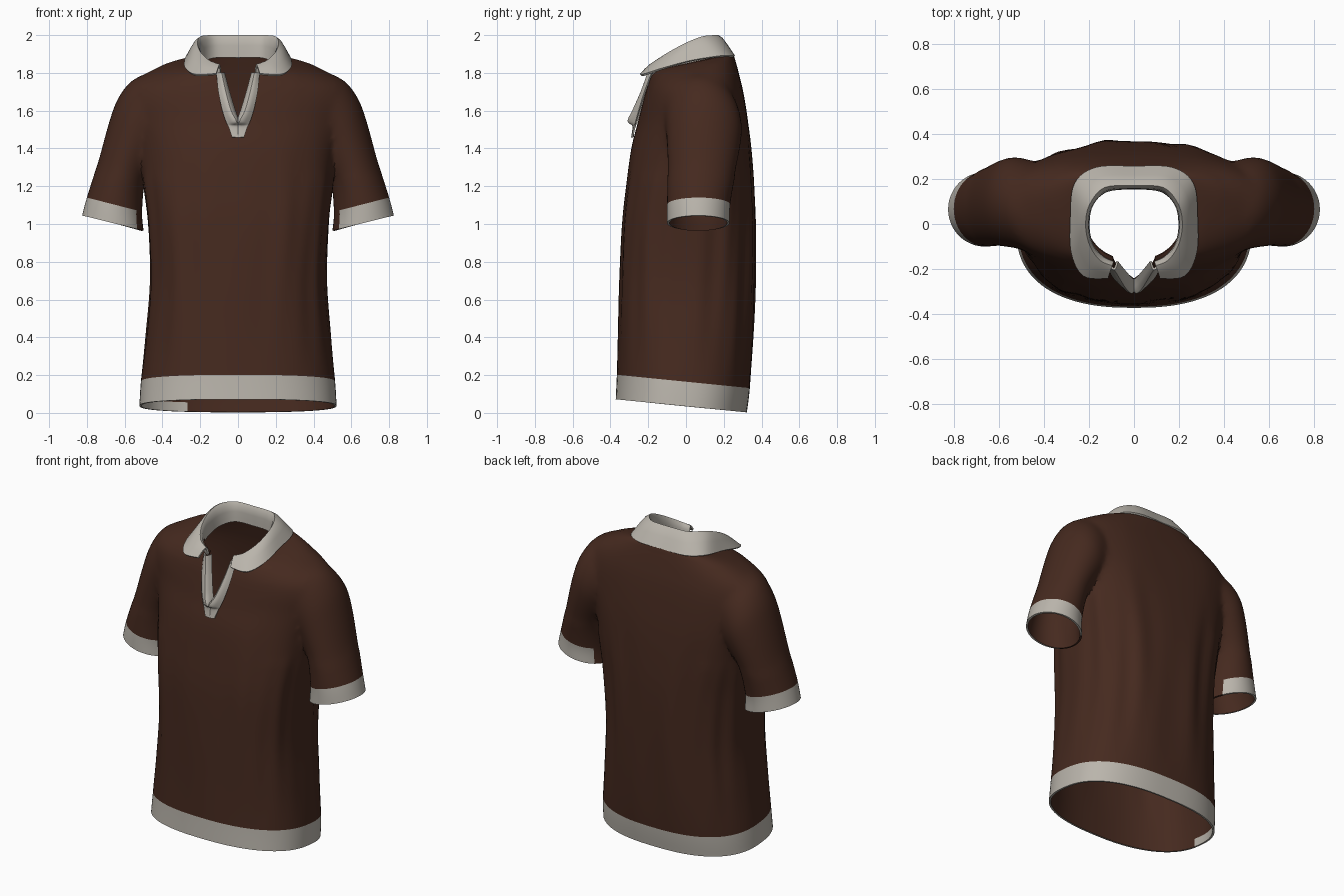
import bpy, bmesh, math

if "Cube" in bpy.data.objects:
    bpy.data.objects.remove(bpy.data.objects["Cube"])

STEPS = 6      # spline steps between key sections
SIDES = 96     # points round the torso


def material(name, rgb):
    m = bpy.data.materials.new(name)
    m.diffuse_color = (*rgb, 1)
    m.use_nodes = True
    m.node_tree.nodes["Principled BSDF"].inputs["Base Color"].default_value = m.diffuse_color
    return m


CREAM = material("cream trim", (0.49, 0.46, 0.41))
BROWN = material("brown cloth", (0.060, 0.0225, 0.0135))
CAP = material("temporary cap", (1, 0, 0))   # faces to be opened later


def spline(keys, steps=STEPS):
    """Catmull-Rom interpolation of equal-length tuples."""
    out = []
    for i in range(len(keys) - 1):
        p0, p1 = keys[max(i - 1, 0)], keys[i]
        p2, p3 = keys[i + 1], keys[min(i + 2, len(keys) - 1)]
        for s in range(steps):
            t = s / steps
            out.append(tuple(
                0.5 * (2 * b + (c - a) * t + (2 * a - 5 * b + 4 * c - d) * t * t
                       + (3 * b - a - 3 * c + d) * t ** 3)
                for a, b, c, d in zip(p0, p1, p2, p3)))
    out.append(tuple(keys[-1]))
    return out


def make_object(name, bm, mats):
    bmesh.ops.recalc_face_normals(bm, faces=bm.faces)
    me = bpy.data.meshes.new(name)
    bm.to_mesh(me)
    bm.free()
    for m in mats:
        me.materials.append(m)
    ob = bpy.data.objects.new(name, me)
    bpy.context.collection.objects.link(ob)
    return ob


def loft(name, rows, closed, mats, rule=None):
    """Skin rows of points; closed rows form a tube with capped ends."""
    bm = bmesh.new()
    vs = [[bm.verts.new(p) for p in r] for r in rows]
    n = len(rows[0])
    for i in range(len(vs) - 1):
        for j in range(n if closed else n - 1):
            k = (j + 1) % n
            f = bm.faces.new((vs[i][j], vs[i][k], vs[i + 1][k], vs[i + 1][j]))
            f.material_index = rule(i, j) if rule else 0
    if closed:
        for ring in (vs[0], vs[-1]):
            bm.faces.new(ring).material_index = 2
    return make_object(name, bm, mats)


def apply(ob, kind, **settings):
    bpy.ops.object.select_all(action='DESELECT')
    bpy.context.view_layer.objects.active = ob
    ob.select_set(True)
    m = ob.modifiers.new(kind.lower(), kind)
    for k, v in settings.items():
        setattr(m, k, v)
    bpy.ops.object.modifier_apply(modifier=m.name)


def smooth(ob, angle=45):
    bpy.ops.object.select_all(action='DESELECT')
    bpy.context.view_layer.objects.active = ob
    ob.select_set(True)
    bpy.ops.object.shade_smooth_by_angle(angle=math.radians(angle))


# Torso: z, half width, front y, back y, tilt, front and back squareness
torso_keys = [
    (0.035, 0.522, -0.372, 0.322, -0.10, 2.4, 2.5),
    (0.165, 0.514, -0.366, 0.338, -0.10, 2.4, 2.5),
    (0.40, 0.490, -0.358, 0.355, -0.06, 2.5, 2.5),
    (0.70, 0.466, -0.350, 0.367, -0.02, 2.7, 2.5),
    (1.00, 0.478, -0.338, 0.368, 0.0, 2.8, 2.6),
    (1.20, 0.502, -0.318, 0.360, 0.0, 2.6, 2.8),
    (1.40, 0.525, -0.290, 0.345, 0.0, 2.3, 3.1),
    (1.55, 0.560, -0.255, 0.325, 0.05, 2.1, 3.1),
    (1.66, 0.580, -0.230, 0.305, 0.10, 2.1, 3.0),
    (1.74, 0.555, -0.210, 0.285, 0.13, 2.1, 2.8),
    (1.805, 0.445, -0.190, 0.265, 0.18, 2.1, 2.6),
    (1.84, 0.325, -0.175, 0.250, 0.22, 2.1, 2.6),
    (1.85, 0.215, -0.165, 0.225, 0.22, 2.1, 2.6)]


def torso_ring(key):
    z, hw, yf, yb, tilt, nf, nb = key
    ring = []
    mask = math.sin(math.pi * min(max((z - 0.17) / 1.35, 0), 1))
    for i in range(SIDES):
        a = 2 * math.pi * i / SIDES
        c, s = math.cos(a), math.sin(a)
        n = nf if s < 0 else nb
        # soft vertical cloth folds, stronger at the back
        fold = 1 + mask * (0.010 + 0.006 * max(s, 0)) * (
            math.sin(11 * a + 1.6 * z) + 0.6 * math.sin(19 * a - 2.2 * z + 1))
        x = hw * math.copysign(abs(c) ** (2 / n), c) * fold
        y = (yf + yb) / 2 + (yb - yf) / 2 * math.copysign(abs(s) ** (2 / n), s) * fold
        ring.append((x, y, z + tilt * y))
    return ring


shirt = loft("shirt_body", [torso_ring(k) for k in spline(torso_keys)], True,
             [CREAM, BROWN, CAP], lambda i, j: 0 if i < STEPS else 1)

# Sleeves: outer x, outer z, inner x, inner z, centre y, radius in y
sleeve_keys = [
    (0.825, 1.045, 0.500, 0.965, 0.065, 0.165),
    (0.800, 1.140, 0.508, 1.065, 0.067, 0.167),
    (0.744, 1.320, 0.492, 1.220, 0.082, 0.180),
    (0.688, 1.530, 0.440, 1.320, 0.094, 0.198),
    (0.632, 1.680, 0.400, 1.370, 0.094, 0.205),
    (0.530, 1.785, 0.340, 1.420, 0.075, 0.195),
    (0.360, 1.765, 0.280, 1.480, 0.055, 0.150)]


def sleeve_ring(key, side):
    ox, oz, ix, iz, yc, r = key
    ring = []
    for i in range(48):
        c, s = math.cos(2 * math.pi * i / 48), math.sin(2 * math.pi * i / 48)
        ring.append((side * ((ox + ix) / 2 + (ox - ix) / 2 * c), yc + r * s,
                     (oz + iz) / 2 + (oz - iz) / 2 * c))
    return ring


def cuff_rule(i, j):   # cream cuff, except the strip facing the body
    return 0 if i < STEPS and math.cos(2 * math.pi * (j + 0.5) / 48) > -0.8 else 1


for side in (-1, 1):
    sleeve = loft("sleeve", [sleeve_ring(k, side) for k in spline(sleeve_keys)],
                  True, [CREAM, BROWN, CAP], cuff_rule)
    apply(shirt, 'BOOLEAN', operation='UNION', solver='EXACT', object=sleeve)
    bpy.data.objects.remove(sleeve)

# V-shaped neck opening
tri = [(0, 1.545), (0.14, 1.95), (-0.14, 1.95)]
cutter = loft("neck_cutter", [[(x, y, z) for x, z in tri] for y in (-0.5, -0.03)],
              True, [CREAM, BROWN, CAP], lambda i, j: 2)
cutter.hide_render = True
apply(shirt, 'BOOLEAN', operation='DIFFERENCE', solver='EXACT', object=cutter)
bpy.data.objects.remove(cutter)

# Open the hem, cuffs and neck, then soften the armhole seams
bm = bmesh.new()
bm.from_mesh(shirt.data)
bmesh.ops.delete(bm, geom=[f for f in bm.faces if f.material_index == 2], context='FACES')
bmesh.ops.remove_doubles(bm, verts=bm.verts, dist=0.002)
seam = [v for v in bm.verts if not v.is_boundary
        and 1.25 < v.co.z < 1.84 and 0.32 < abs(v.co.x) < 0.75]
for _ in range(10):
    bmesh.ops.smooth_vert(bm, verts=seam, factor=0.5,
                          use_axis_x=True, use_axis_y=True, use_axis_z=True)
bm.to_mesh(shirt.data)
bm.free()
while len(shirt.data.materials) > 2:
    shirt.data.materials.pop(index=len(shirt.data.materials) - 1)
bpy.data.materials.remove(CAP)
# Cloth thickness, with a brown lining and a small cream patch inside the hem
apply(shirt, 'SOLIDIFY', thickness=0.012, offset=-1, material_offset=1)
for f in shirt.data.polygons:
    x, y, z = f.center
    if x < -0.28 and y > -0.06 and 0.02 < z + 0.1 * y < 0.08 \
            and f.normal.x * x + f.normal.y * (y + 0.02) < -0.1:
        f.material_index = 0
smooth(shirt)


def trim(name, keys, thickness):
    """Half strip from key cross-sections, mirrored and thickened."""
    n = len(keys[0]) // 3
    rows = [spline([k[3 * i:3 * i + 3] for i in range(n)], 4) for k in spline(keys)]
    ob = loft(name, rows, False, [CREAM])
    apply(ob, 'MIRROR', use_clip=True, merge_threshold=0.0005)
    apply(ob, 'SOLIDIFY', thickness=thickness, offset=0)
    smooth(ob)


# Collar, from back centre to front tip: stand bottom, fold, flap edge
collar_keys = [
    (0.0, 0.160, 1.880, 0.0, 0.172, 1.994, 0.0, 0.252, 1.887),
    (0.120, 0.148, 1.880, 0.130, 0.163, 1.994, 0.165, 0.248, 1.887),
    (0.187, 0.085, 1.860, 0.197, 0.090, 1.988, 0.260, 0.178, 1.887),
    (0.203, -0.010, 1.832, 0.216, 0.0, 1.953, 0.278, 0.020, 1.862),
    (0.185, -0.095, 1.808, 0.200, -0.090, 1.905, 0.274, -0.130, 1.820),
    (0.140, -0.145, 1.795, 0.155, -0.158, 1.862, 0.222, -0.228, 1.788),
    (0.090, -0.170, 1.790, 0.098, -0.185, 1.840, 0.115, -0.238, 1.793)]
trim("collar", collar_keys, 0.012)

# Placket along the neck opening: outer edge, raised ridge, inner edge
placket_keys = [
    (0.112, -0.178, 1.805, 0.088, -0.200, 1.800, 0.074, -0.165, 1.800),
    (0.102, -0.217, 1.700, 0.066, -0.236, 1.700, 0.050, -0.195, 1.710),
    (0.080, -0.248, 1.600, 0.038, -0.280, 1.600, 0.020, -0.230, 1.610),
    (0.060, -0.265, 1.540, 0.010, -0.305, 1.545, 0.0, -0.250, 1.550),
    (0.050, -0.272, 1.515, 0.006, -0.280, 1.520, 0.0, -0.265, 1.520),
    (0.032, -0.284, 1.460, 0.002, -0.286, 1.458, 0.0, -0.280, 1.460)]
trim("neck_placket", placket_keys, 0.009)
